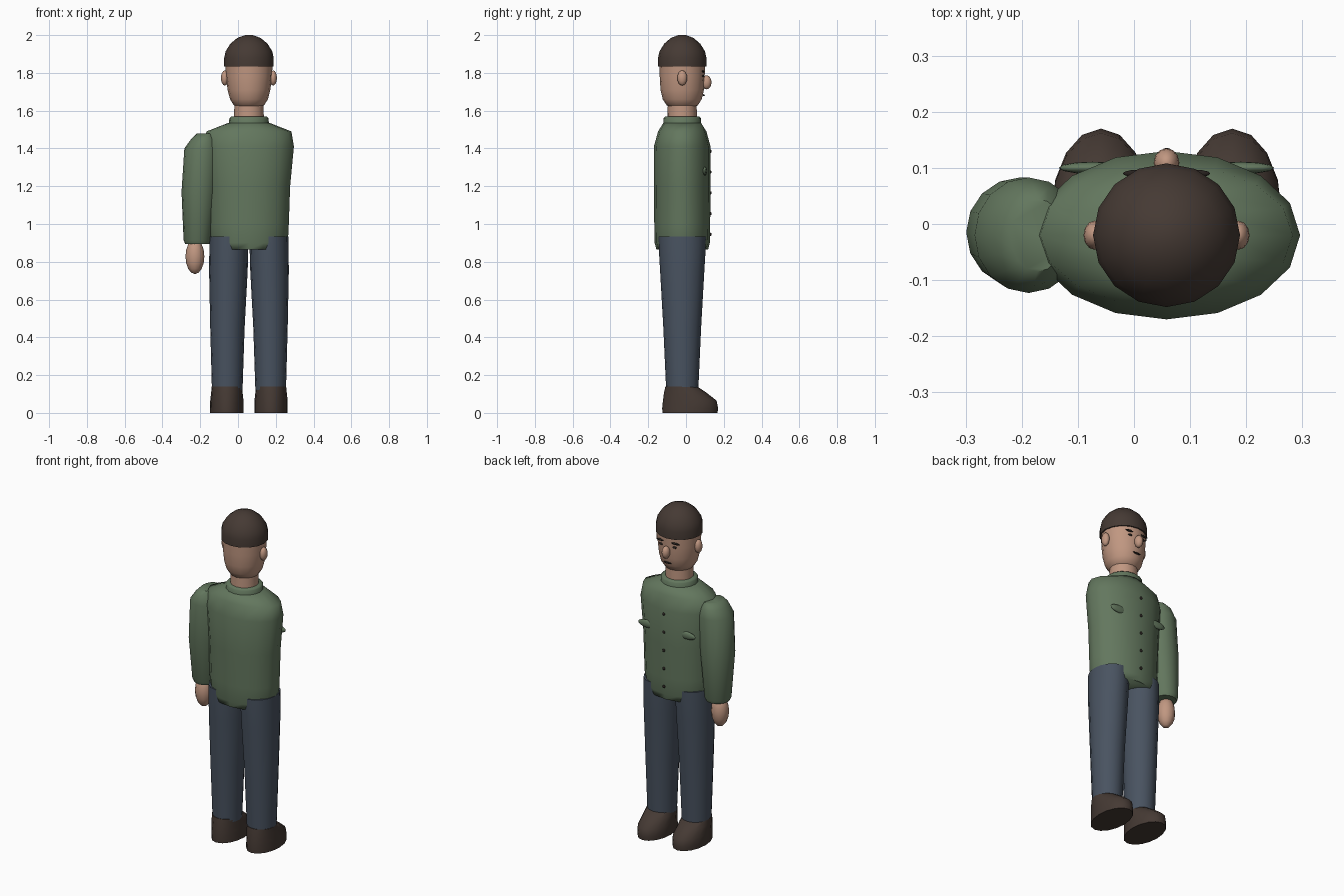
import bpy, bmesh, math

cube = bpy.data.objects.get("Cube")
if cube:
    bpy.data.objects.remove(cube, do_unlink=True)

CX, CY = 0.058, -0.02  # body axis


def material(name, rgb):
    m = bpy.data.materials.new(name)
    m.use_nodes = True
    m.diffuse_color = (*rgb, 1)
    bsdf = m.node_tree.nodes["Principled BSDF"]
    bsdf.inputs["Base Color"].default_value = (*rgb, 1)
    bsdf.inputs["Roughness"].default_value = 0.8
    return m


skin = material("skin", (0.53, 0.31, 0.22))
green = material("jacket green", (0.125, 0.185, 0.112))
blue = material("trouser blue", (0.066, 0.086, 0.118))
brown = material("dark brown", (0.06, 0.042, 0.034))
dark = material("near black", (0.02, 0.015, 0.013))


def finish(name, bm, mat, angle=50):
    bmesh.ops.recalc_face_normals(bm, faces=bm.faces)
    mesh = bpy.data.meshes.new(name)
    bm.to_mesh(mesh)
    bm.free()
    mesh.materials.append(mat)
    ob = bpy.data.objects.new(name, mesh)
    bpy.context.collection.objects.link(ob)
    bpy.ops.object.select_all(action="DESELECT")
    ob.select_set(True)
    bpy.context.view_layer.objects.active = ob
    bpy.ops.object.shade_smooth_by_angle(angle=math.radians(angle))
    return ob


def loft(name, mat, sections, sides=16, angle=50):
    """Stack of ellipses, each (z, centre x, centre y, radius x, radius y)."""
    bm = bmesh.new()
    rings = []
    for z, cx, cy, rx, ry in sections:
        turns = [math.tau * i / sides for i in range(sides)]
        rings.append([bm.verts.new((cx + rx * math.cos(t), cy + ry * math.sin(t), z)) for t in turns])
    for low, high in zip(rings, rings[1:]):
        for i in range(sides):
            j = (i + 1) % sides
            bm.faces.new((low[i], low[j], high[j], high[i]))
    bm.faces.new(rings[0])
    bm.faces.new(rings[-1])
    return finish(name, bm, mat, angle)


def ball(name, mat, centre, radii, segments=12, rings=8):
    bm = bmesh.new()
    bmesh.ops.create_uvsphere(bm, u_segments=segments, v_segments=rings, radius=1)
    for v in bm.verts:
        v.co = [c + r * p for c, r, p in zip(centre, radii, v.co)]
    return finish(name, bm, mat, 80)


def axial(rows):
    """Sections (z, radius x, radius y) centred on the body axis."""
    return [(z, CX, CY, rx, ry) for z, rx, ry in rows]


# Jacket body and collar
loft("jacket", green, axial([
    (0.865, 0.19, 0.137), (0.9, 0.206, 0.146), (1.0, 0.211, 0.148),
    (1.2, 0.218, 0.15), (1.41, 0.238, 0.15), (1.49, 0.225, 0.128),
    (1.535, 0.11, 0.1)]), angle=75)
loft("collar", green, axial([(1.515, 0.106, 0.1), (1.56, 0.104, 0.099), (1.568, 0.095, 0.09)]))

# Neck, head and cap of hair
loft("neck", skin, axial([(1.54, 0.079, 0.078), (1.66, 0.077, 0.076)]))
loft("head", skin, axial([
    (1.613, 0.05, 0.05), (1.628, 0.08, 0.082), (1.66, 0.1, 0.103),
    (1.71, 0.113, 0.115), (1.78, 0.122, 0.119), (1.86, 0.125, 0.121)]), angle=75)
loft("hair", brown, axial([
    (1.835, 0.131, 0.128), (1.88, 0.131, 0.128), (1.915, 0.123, 0.12),
    (1.955, 0.098, 0.095), (1.985, 0.062, 0.06), (2.0, 0.02, 0.02)]))

# Face
ball("nose", skin, (CX, 0.109, 1.75), (0.023, 0.026, 0.037))
ball("mouth", dark, (CX, 0.094, 1.682), (0.027, 0.006, 0.005))

# Single arm and hand
loft("sleeve", green, [
    (0.895, -0.214, 0.0, 0.066, 0.07), (0.915, -0.215, 0.0, 0.073, 0.079),
    (1.17, -0.203, -0.015, 0.096, 0.098), (1.4, -0.188, -0.02, 0.096, 0.103),
    (1.45, -0.18, -0.02, 0.068, 0.09), (1.478, -0.172, -0.02, 0.048, 0.065)])
ball("hand", skin, (-0.228, 0.0, 0.828), (0.05, 0.05, 0.093))

# Jacket buttons
for i in range(5):
    ball(f"button_{i + 1}", dark, (CX, 0.129, 0.945 + 0.11 * i), (0.009, 0.007, 0.009), 8, 6)

# Paired parts
for side, s in (("right", -1), ("left", 1)):
    loft(f"{side}_leg", blue, [
        (z, CX + s * off, CY, rx, ry) for z, off, rx, ry in (
            (0.12, 0.115, 0.081, 0.085), (0.45, 0.114, 0.091, 0.1),
            (0.75, 0.109, 0.102, 0.117), (0.85, 0.107, 0.103, 0.123),
            (0.935, 0.106, 0.102, 0.125))])
    loft(f"{side}_shoe", brown, [
        (z, CX + s * 0.117, cy, rx, ry) for z, cy, rx, ry in (
            (0, 0.021, 0.088, 0.146), (0.025, 0.022, 0.088, 0.148),
            (0.065, 0.02, 0.088, 0.142), (0.11, -0.006, 0.083, 0.11),
            (0.14, -0.025, 0.08, 0.084))])
    ball(f"{side}_ear", skin, (CX + s * 0.128, CY, 1.773), (0.02, 0.026, 0.04))
    ball(f"{side}_eyebrow", dark, (CX + s * 0.048, 0.09, 1.808), (0.03, 0.007, 0.006))
    ball(f"{side}_eye", dark, (CX + s * 0.045, 0.09, 1.784), (0.014, 0.006, 0.006))
    ball(f"{side}_pocket_flap", green, (CX + s * 0.132, 0.1, 1.28), (0.06, 0.011, 0.023))
